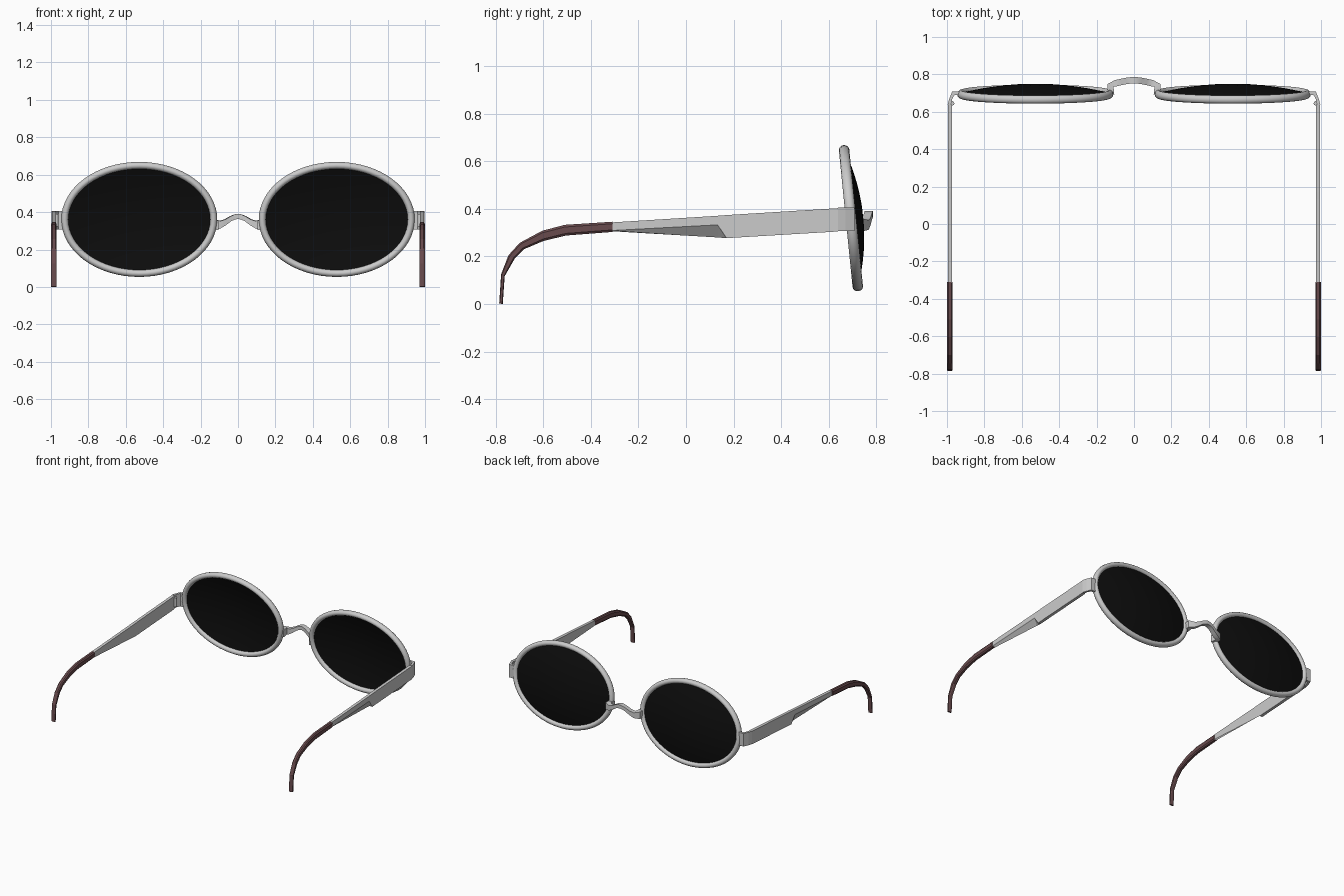
import bpy, bmesh, math
from mathutils import Vector

if "Cube" in bpy.data.objects:
    bpy.data.objects.remove(bpy.data.objects["Cube"])

CENTRE = Vector((0.528, 0.694, 0.361))        # middle of the right lens
UP = Vector((0, -0.1, 1)).normalized()        # lens plane leans back
OUT = Vector((0, 1, 0.1)).normalized()        # direction the lens bulges


def material(name, rgb):
    m = bpy.data.materials.new(name)
    m.diffuse_color = (*rgb, 1)
    m.use_nodes = True
    m.node_tree.nodes["Principled BSDF"].inputs["Base Color"].default_value = m.diffuse_color
    return m


def build(name, verts, faces, mat=None, mirror=True, smooth=None):
    me = bpy.data.meshes.new(name)
    me.from_pydata([tuple(v) for v in verts], [], faces)
    bm = bmesh.new()
    bm.from_mesh(me)
    bmesh.ops.recalc_face_normals(bm, faces=bm.faces)
    bm.to_mesh(me)
    bm.free()
    ob = bpy.data.objects.new(name, me)
    bpy.context.collection.objects.link(ob)
    if mat:
        me.materials.append(mat)
    if smooth:
        bpy.ops.object.select_all(action='DESELECT')
        bpy.context.view_layer.objects.active = ob
        ob.select_set(True)
        bpy.ops.object.shade_smooth_by_angle(angle=math.radians(smooth))
    if mirror:
        ob.modifiers.new("mirror", 'MIRROR').use_mirror_merge = False
    return ob


def loft(name, rings, closed=False, **kw):
    """Skin a row of equal-length vertex rings, capping the ends if open."""
    n, m = len(rings[0]), len(rings)
    faces = []
    for i in range(m if closed else m - 1):
        a, b = i * n, (i + 1) % m * n
        faces += [(a + j, a + (j + 1) % n, b + (j + 1) % n, b + j) for j in range(n)]
    if not closed:
        faces += [tuple(range(n)), tuple(range((m - 1) * n, m * n))]
    return build(name, [v for r in rings for v in r], faces, **kw)


def on_lens(u, v, n):
    return CENTRE + Vector((u, 0, 0)) + UP * v + OUT * n


black = material("lens_black", (0.004, 0.004, 0.004))
brown = material("tip_brown", (0.14, 0.07, 0.075))
TAU = math.tau

# Oval rim: round tube swept round an ellipse
rings = []
for i in range(64):
    t = TAU * i / 64
    c, s = math.cos(t), math.sin(t)
    ring = []
    for j in range(12):
        p = TAU * j / 12
        r = 0.019 * math.cos(p)
        ring.append(on_lens((0.398 + r) * c, (0.290 + r) * s, 0.022 * math.sin(p)))
    rings.append(ring)
loft("rim", rings, closed=True, smooth=60)

# Domed lens: front and back skins of a shallow bowl
rings = []
steps = [k / 8 for k in range(1, 9)]
for k, base in [(k, 0.004) for k in steps] + [(k, -0.006) for k in reversed(steps)]:
    h = base + 0.048 * (1 - k * k)
    rings.append([on_lens(0.392 * k * math.cos(TAU * i / 64),
                          0.284 * k * math.sin(TAU * i / 64), h) for i in range(64)])
loft("lens", rings, mat=black, smooth=50)

# Nose bridge: arched flat bar, deeper at its ends (x, y, z, height)
half = [(0.122, 0.690, 0.330, 0.050), (0.126, 0.742, 0.333, 0.052),
        (0.100, 0.752, 0.332, 0.040), (0.070, 0.759, 0.345, 0.032),
        (0.040, 0.765, 0.365, 0.028), (0.018, 0.768, 0.374, 0.027)]
path = [(-x, y, z, h) for x, y, z, h in half] + [(0, 0.769, 0.377, 0.027)] + half[::-1]
rings = []
for i, (x, y, z, h) in enumerate(path):
    a, b = path[max(i - 1, 0)], path[min(i + 1, len(path) - 1)]
    d = Vector((b[0] - a[0], b[1] - a[1], 0)).normalized()
    side = Vector((-d.y, d.x, 0)) * 0.017
    mid, up = Vector((x, y, z)), Vector((0, 0, h / 2))
    rings.append([mid - side - up, mid + side - up, mid + side + up, mid - side + up])
loft("nose_bridge", rings, mirror=False, smooth=35)

# Temple arm: tapering bar with a step where the broad front plate ends
# stations: y, outer bottom z, inner bottom z, top z
stations = [(-0.315, 0.309, 0.306, 0.343), (0.133, 0.333, 0.280, 0.371),
            (0.170, 0.277, 0.277, 0.374), (0.640, 0.305, 0.305, 0.403)]
loft("temple_arm", [[(0.995, y, o), (0.973, y, i), (0.973, y, t), (0.995, y, t)]
                    for y, o, i, t in stations])

# End piece: bent plate joining arm to rim (outer x, outer y, inner x, inner y)
bend = [(0.996, 0.640, 0.978, 0.640), (0.987, 0.672, 0.972, 0.668),
        (0.972, 0.708, 0.960, 0.690), (0.930, 0.708, 0.930, 0.690)]
loft("end_piece", [[(ox, oy, 0.308), (ix, iy, 0.308), (ix, iy, 0.405), (ox, oy, 0.405)]
                   for ox, oy, ix, iy in bend])

# Hinge barrel
loft("hinge", [[(0.972 + 0.012 * math.cos(TAU * j / 10),
                 0.645 + 0.012 * math.sin(TAU * j / 10), z) for j in range(10)]
               for z in (0.322, 0.390)], smooth=40)

# Curved ear tip: upper and lower edge points (y, z, y, z)
edges = [(-0.310, 0.346, -0.310, 0.303), (-0.510, 0.333, -0.505, 0.288),
         (-0.605, 0.308, -0.600, 0.265), (-0.700, 0.257, -0.683, 0.230),
         (-0.747, 0.205, -0.720, 0.192), (-0.778, 0.125, -0.763, 0.117),
         (-0.786, 0.002, -0.771, 0.000)]
tips = []
for y1, z1, y2, z2 in edges:
    top, low = Vector((0, y1, z1)), Vector((0, y2, z2))
    ring = []
    for x, f in [(0.970, 0.2), (0.977, 0), (0.993, 0), (1.0, 0.2),
                 (1.0, 0.8), (0.993, 1), (0.977, 1), (0.970, 0.8)]:
        ring.append(top.lerp(low, f) + Vector((x, 0, 0)))
    tips.append(ring)
loft("ear_tip", tips, mat=brown)
